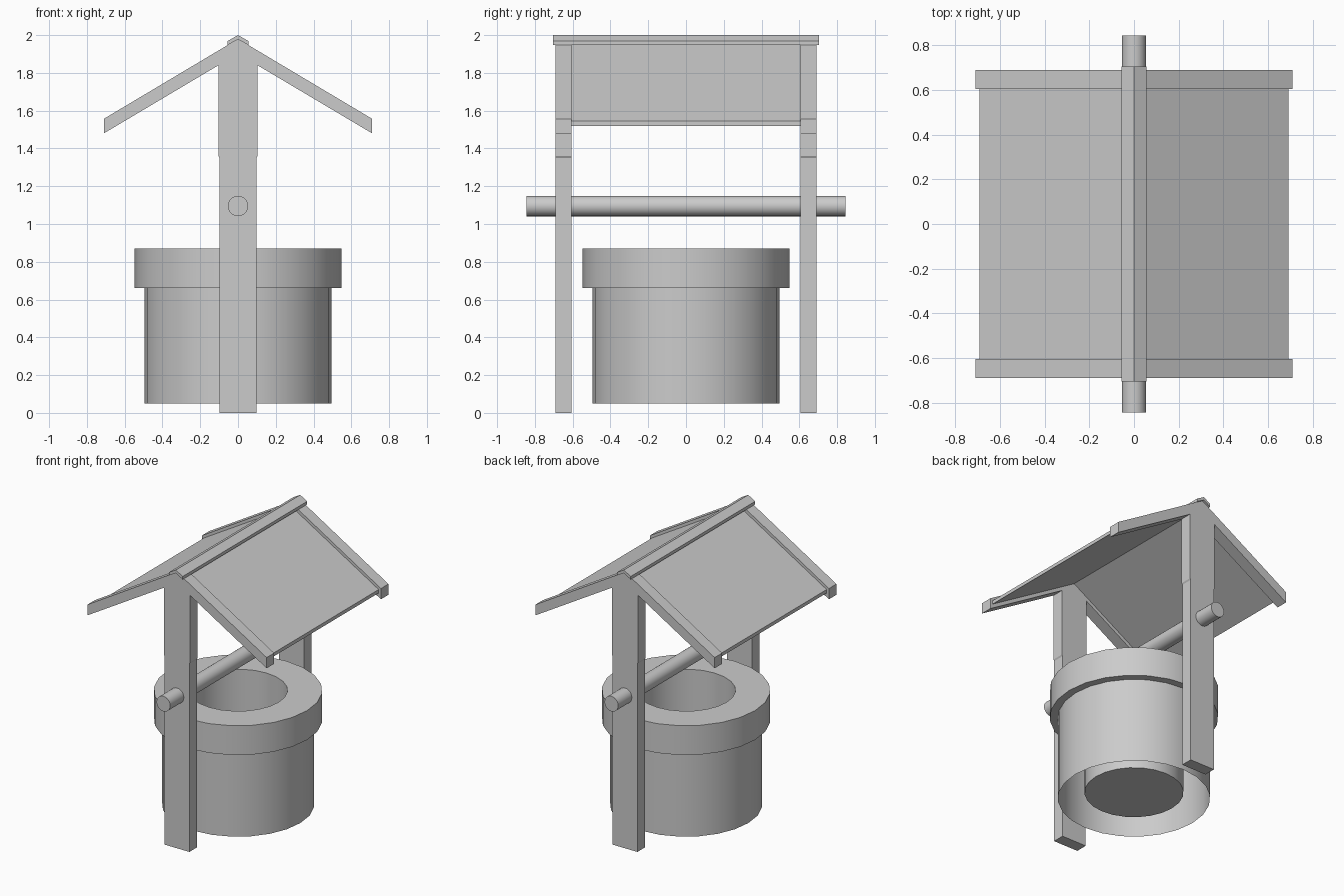
import bpy, bmesh
from math import radians, tau
from mathutils import Vector

if "Cube" in bpy.data.objects:
    bpy.data.objects.remove(bpy.data.objects["Cube"])


def add_object(name, bm):
    mesh = bpy.data.meshes.new(name)
    bm.to_mesh(mesh)
    bm.free()
    obj = bpy.data.objects.new(name, mesh)
    bpy.context.collection.objects.link(obj)
    return obj


def smooth(obj):
    bpy.ops.object.select_all(action='DESELECT')
    obj.select_set(True)
    bpy.context.view_layer.objects.active = obj
    bpy.ops.object.shade_smooth_by_angle(angle=radians(30))


def extrude_xz(name, profile, y0, y1):
    """Solid from an x-z outline, running from y0 to y1."""
    bm = bmesh.new()
    face = bm.faces.new([bm.verts.new((x, y0, z)) for x, z in profile])
    new = bmesh.ops.extrude_face_region(bm, geom=[face])['geom']
    moved = [v for v in new if isinstance(v, bmesh.types.BMVert)]
    bmesh.ops.translate(bm, verts=moved, vec=(0, y1 - y0, 0))
    bmesh.ops.recalc_face_normals(bm, faces=bm.faces[:])
    return add_object(name, bm)


def mirrored(half):
    """Complete a right-hand outline with its left-hand copy."""
    return half + [(-x, z) for x, z in reversed(half) if x != 0]


def lathe(name, profile, sides):
    bm = bmesh.new()
    vs = [bm.verts.new((r, 0, z)) for r, z in profile]
    edges = [bm.edges.new(pair) for pair in zip(vs, vs[1:])]
    bmesh.ops.spin(bm, geom=vs + edges, cent=(0, 0, 0), axis=(0, 0, 1),
                   angle=tau, steps=sides, use_duplicate=False)
    bmesh.ops.remove_doubles(bm, verts=bm.verts[:], dist=1e-4)
    bmesh.ops.recalc_face_normals(bm, faces=bm.faces[:])
    # Open shell: make sure the inner floor faces up
    bm.normal_update()
    floor = min(bm.faces, key=lambda f: f.calc_center_median().xy.length)
    if floor.normal.z < 0:
        bmesh.ops.reverse_faces(bm, faces=bm.faces[:])
    obj = add_object(name, bm)
    smooth(obj)
    return obj


# Stone well: inner shaft with floor, overhanging rim, outer wall open below
lathe("well_wall", [(0, 0.097), (0.322, 0.097), (0.322, 0.87), (0.548, 0.87),
                    (0.548, 0.66), (0.495, 0.66), (0.495, 0.05)], 24)

# End frames: post and pair of rafters in one outline
frame = [(0.098, 0), (0.098, 1.35), (0.104, 1.36), (0.104, 1.84),
         (0.71, 1.48), (0.71, 1.557), (0, 1.98)]
outline = [(-x, z) for x, z in reversed(frame) if x != 0]
for side, name in ((-1, "front_frame"), (1, "back_frame")):
    extrude_xz(name, frame + outline[:], *sorted((side * 0.605, side * 0.69)))

# Roof panels, set slightly below the rafter tops
panel = [(0, 1.93), (0.692, 1.52), (0.692, 1.545), (0, 1.955)]
for side, name in ((-1, "left_roof_panel"), (1, "right_roof_panel")):
    extrude_xz(name, [(side * x, z) for x, z in panel], -0.606, 0.606)

# Ridge cap
extrude_xz("ridge_cap", [(0, 1.978), (0.055, 1.947), (0.055, 1.969), (0, 2.0),
                         (-0.055, 1.969), (-0.055, 1.947)], -0.705, 0.705)

# Axle through both posts
bpy.ops.mesh.primitive_cylinder_add(vertices=24, radius=0.054, depth=1.69,
                                    location=(0, 0, 1.095),
                                    rotation=(radians(90), 0, 0))
axle = bpy.context.object
axle.name = "axle"
smooth(axle)
